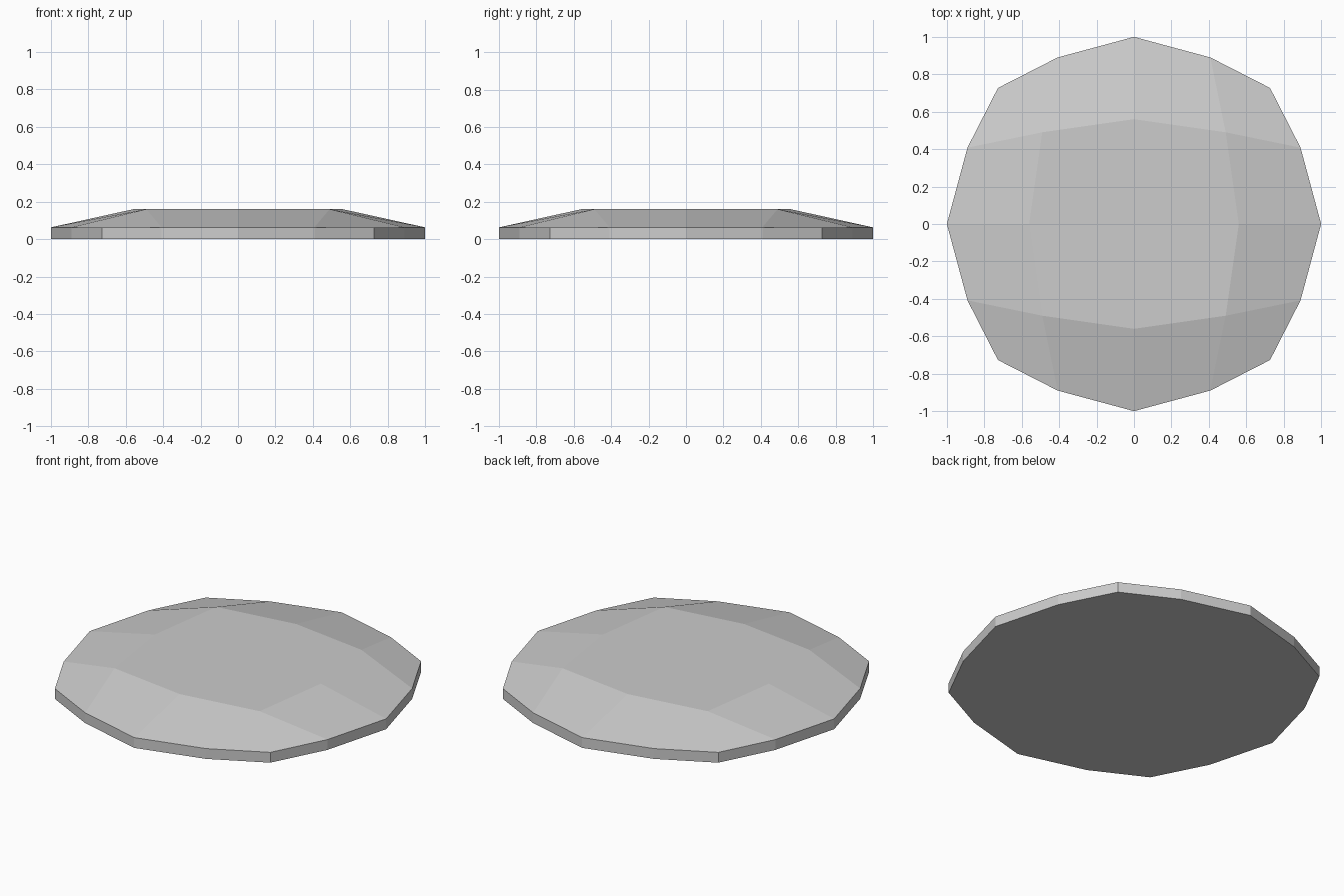
import bpy, bmesh

if "Cube" in bpy.data.objects:
    bpy.data.objects.remove(bpy.data.objects["Cube"])

# stone colour
grey = bpy.data.materials.new("light grey")
grey.diffuse_color = (0.604, 0.604, 0.604, 1)
grey.use_nodes = True
grey.node_tree.nodes["Principled BSDF"].inputs["Base Color"].default_value = grey.diffuse_color

RIM_Z, TOP_Z = 0.063, 0.16
# plan position for a grid node (0..2 steps from the centre on each axis)
PLAN = {(0, 0): (0, 0), (1, 0): (0.56, 0), (1, 1): (0.49, 0.49),
        (2, 0): (1, 0), (2, 1): (0.89, 0.408), (2, 2): (0.727, 0.727)}


def plan(i, j):
    a, b = abs(i), abs(j)
    x, y = PLAN[(max(a, b), min(a, b))]
    if b > a:
        x, y = y, x
    return (x if i >= 0 else -x), (y if j >= 0 else -y)


bm = bmesh.new()
steps = range(-2, 3)
top = {}
for i in steps:
    for j in steps:
        z = RIM_Z if max(abs(i), abs(j)) == 2 else TOP_Z
        top[i, j] = bm.verts.new((*plan(i, j), z))

# flat crown and sloping bevel, as a four by four grid of quads
for i in range(-2, 2):
    for j in range(-2, 2):
        ring = [(i, j), (i + 1, j), (i + 1, j + 1), (i, j + 1)]
        if (i + 0.5) * (j + 0.5) > 0:      # split corners across the diagonal
            ring = ring[1:] + ring[:1]
        bm.faces.new([top[k] for k in ring])

# upright rim and flat underside
loop = ([(i, -2) for i in range(-2, 2)] + [(2, j) for j in range(-2, 2)]
        + [(i, 2) for i in range(2, -2, -1)] + [(-2, j) for j in range(2, -2, -1)])
base = [bm.verts.new((*plan(*k), 0)) for k in loop]
for n, k in enumerate(loop):
    m = (n + 1) % len(loop)
    bm.faces.new([base[n], base[m], top[loop[m]], top[k]])
bm.faces.new(base[::-1])

mesh = bpy.data.meshes.new("bevelled_disc")
bm.to_mesh(mesh)
bm.free()
mesh.materials.append(grey)
disc = bpy.data.objects.new("bevelled_disc", mesh)
bpy.context.collection.objects.link(disc)
